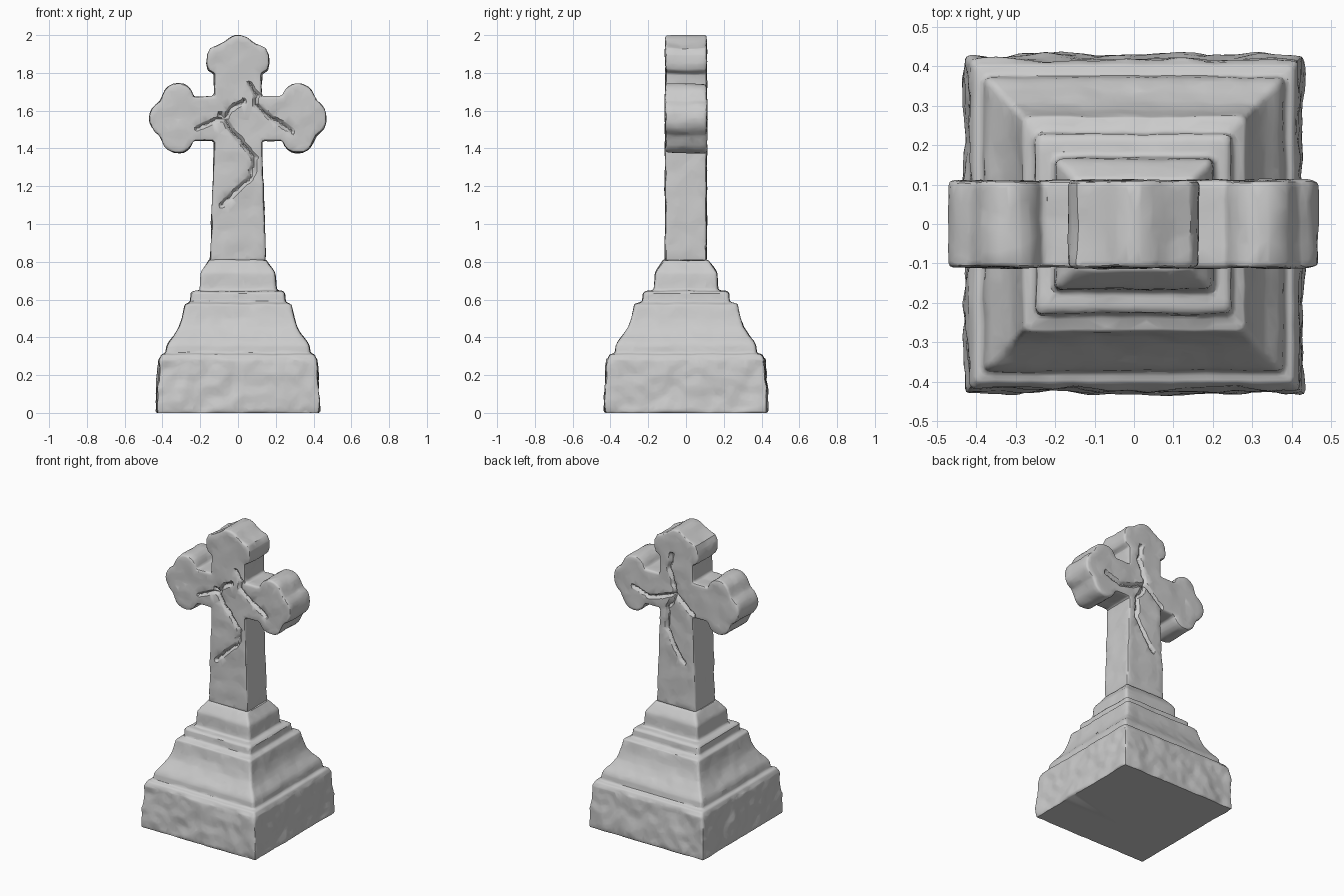
import bpy, bmesh, math
from mathutils import Vector, noise

if "Cube" in bpy.data.objects:
    bpy.data.objects.remove(bpy.data.objects["Cube"])


def arc(cx, cz, r, a0, a1, n=8):
    angles = [math.radians(a0 + (a1 - a0) * i / n) for i in range(n + 1)]
    return [(cx + r * math.cos(a), cz + r * math.sin(a)) for a in angles]


def make_object(name, bm):
    bmesh.ops.recalc_face_normals(bm, faces=bm.faces)
    mesh = bpy.data.meshes.new(name)
    bm.to_mesh(mesh)
    bm.free()
    ob = bpy.data.objects.new(name, mesh)
    bpy.context.collection.objects.link(ob)
    return ob


def apply_modifier(ob, kind, **settings):
    bpy.ops.object.select_all(action='DESELECT')
    ob.select_set(True)
    bpy.context.view_layer.objects.active = ob
    mod = ob.modifiers.new(kind.lower(), kind)
    for key, value in settings.items():
        setattr(mod, key, value)
    bpy.ops.object.modifier_apply(modifier=mod.name)


def crack_depth(x, z, cracks):
    # V-shaped groove around each polyline, with a slightly ragged course
    x += 0.012 * noise.noise(Vector((x * 25, z * 25, 3)))
    p, depth = Vector((x, z)), 0.0
    for line in cracks:
        for a, b in zip(line, line[1:]):
            a, b = Vector(a), Vector(b)
            t = max(0, min(1, (p - a).dot(b - a) / (b - a).length_squared))
            depth = max(depth, 0.024 * (1 - (p - a.lerp(b, t)).length / 0.016))
    return depth


def weather(ob, roughness, front=(), back=()):
    # Dense remesh, worn noise and cracks, then reduction to chiselled facets
    apply_modifier(ob, 'REMESH', mode='VOXEL', voxel_size=0.008)
    moves = []
    for v in ob.data.vertices:
        p, n = v.co.copy(), v.normal.copy()
        amp = roughness(p.z)
        d = amp * (noise.noise(p * 7) + 0.6 * noise.noise(p * 17 + Vector((5, 2, 8))))
        q = p + n * d
        cracks = front if p.y < 0 else back
        if cracks and abs(n.y) > 0.7:
            q.y -= math.copysign(crack_depth(p.x, p.z, cracks), p.y)
        if p.z < 0.012:
            q.z = p.z
        q.z = max(0, min(2, q.z))
        moves.append(q)
    for v, q in zip(ob.data.vertices, moves):
        v.co = q
    apply_modifier(ob, 'DECIMATE', ratio=0.12)
    bpy.ops.object.shade_smooth_by_angle(angle=math.radians(32))


# Stepped pedestal: plinth, cove moulding, band and cap (half x, half y, z)
levels = [
    (0.43, 0.43, 0.0), (0.425, 0.425, 0.12), (0.417, 0.417, 0.28),
    (0.402, 0.402, 0.31), (0.38, 0.375, 0.314), (0.376, 0.37, 0.355),
    (0.366, 0.36, 0.375), (0.335, 0.33, 0.415), (0.312, 0.305, 0.455),
    (0.297, 0.288, 0.50), (0.288, 0.278, 0.545), (0.28, 0.272, 0.575),
    (0.25, 0.23, 0.588), (0.247, 0.226, 0.635), (0.235, 0.212, 0.645),
    (0.203, 0.17, 0.648), (0.197, 0.163, 0.74), (0.19, 0.156, 0.755),
    (0.152, 0.117, 0.81),
]
bm = bmesh.new()
rings = [[bm.verts.new((sx * x, sy * y, z))
          for sx, sy in ((-1, -1), (1, -1), (1, 1), (-1, 1))]
         for x, y, z in levels]
for lo, hi in zip(rings, rings[1:]):
    for i in range(4):
        j = (i + 1) % 4
        bm.faces.new((lo[i], lo[j], hi[j], hi[i]))
bm.faces.new(rings[0][::-1])
bm.faces.new(rings[-1])
# Soften the four vertical corners
corners = [e for e in bm.edges
           if e.verts[0].co.z != e.verts[1].co.z]
bmesh.ops.bevel(bm, geom=corners, offset=0.012, segments=2, affect='EDGES', profile=0.5)
pedestal = make_object("pedestal", bm)

# Cross with trefoil arm ends: right half of the outline, then mirrored
half = [(0.148, 0.805), (0.125, 1.44)]
half += [(0.24, 1.44)] + arc(0.318, 1.46, 0.085, 190, 345)
half += arc(0.37, 1.56, 0.1, -62, 62)
half += arc(0.318, 1.66, 0.085, 15, 170) + [(0.225, 1.675)]
half += [(0.125, 1.675), (0.125, 1.795), (0.157, 1.815), (0.166, 1.85),
         (0.163, 1.895), (0.145, 1.93), (0.11, 1.945), (0.075, 1.965),
         (0.045, 1.988), (0.015, 2.0)]
outline = half + [(-x, z) for x, z in reversed(half)]
bm = bmesh.new()
face = bm.faces.new([bm.verts.new((x, -0.11, z)) for x, z in outline])
ext = bmesh.ops.extrude_face_region(bm, geom=[face], use_keep_orig=True)
bmesh.ops.translate(bm, vec=(0, 0.22, 0),
                    verts=[g for g in ext['geom'] if isinstance(g, bmesh.types.BMVert)])
rim = [e for e in bm.edges if e.verts[0].co.y == e.verts[1].co.y
       and max(v.co.z for v in e.verts) > 0.9]
cross = make_object("cross", bm) if not rim else None
if cross is None:
    bmesh.ops.recalc_face_normals(bm, faces=bm.faces)
    bmesh.ops.bevel(bm, geom=rim, offset=0.01, segments=2, affect='EDGES', profile=0.5)
    cross = make_object("cross", bm)

# Crack courses on the two faces, as (x, z) polylines
front_cracks = [
    [(-0.21, 1.51), (-0.12, 1.55), (-0.07, 1.56), (-0.04, 1.61), (0.03, 1.65)],
    [(-0.09, 1.58), (-0.03, 1.49), (0.03, 1.42), (0.09, 1.35), (0.07, 1.25), (-0.09, 1.1)],
    [(0.06, 1.74), (0.1, 1.68), (0.09, 1.63), (0.18, 1.56), (0.29, 1.49)],
]
back_cracks = [
    [(0.03, 1.83), (0.05, 1.73), (0.02, 1.66), (0.0, 1.57), (-0.08, 1.5), (-0.13, 1.46)],
    [(0.32, 1.54), (0.2, 1.5), (0.1, 1.53), (0.0, 1.57)],
    [(0.0, 1.57), (0.06, 1.46), (0.07, 1.33), (0.0, 1.2), (-0.06, 1.12)],
]

# Weathered stone surface
weather(pedestal, lambda z: 0.012 if z < 0.29 else 0.005)
weather(cross, lambda z: 0.006, front_cracks, back_cracks)
